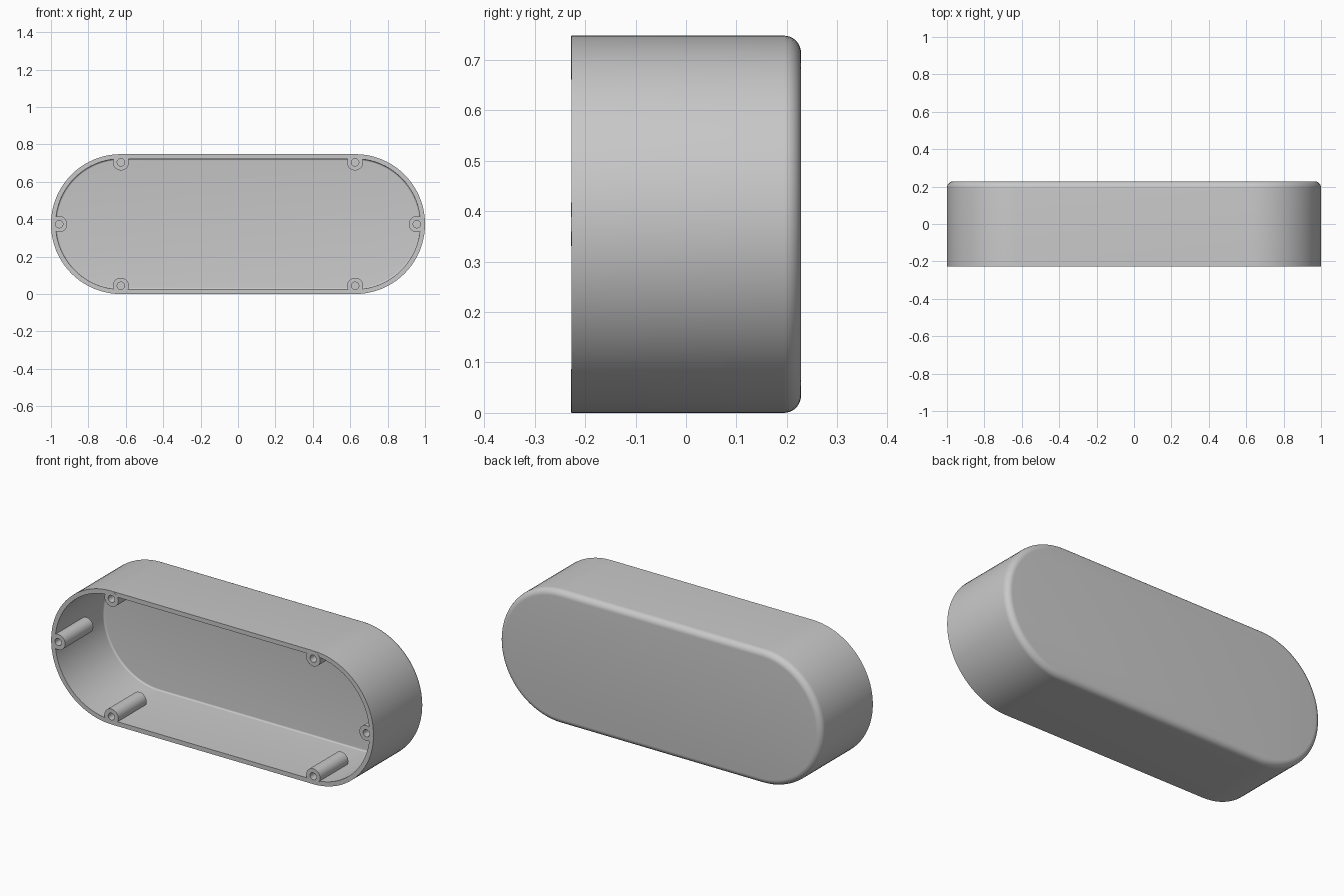
import bpy, bmesh
from math import sin, cos, pi, radians

if "Cube" in bpy.data.objects:
    bpy.data.objects.remove(bpy.data.objects["Cube"])

RADIUS, STRAIGHT, DEPTH = 0.374, 0.626, 0.228
WALL, ROUND = 0.025, 0.034
BOSS_R, HOLE_R, BOSS_LEN, HOLE_LEN = 0.043, 0.02, 0.25, 0.22

grey = bpy.data.materials.new("plain grey")
grey.use_nodes = True
COLOUR = (0.58, 0.58, 0.58, 1)
grey.diffuse_color = COLOUR
grey.node_tree.nodes["Principled BSDF"].inputs["Base Color"].default_value = COLOUR


def outline(radius, straight, steps):
    """Counter-clockwise slot outline; a circle when straight is zero."""
    points = []
    for side in (1, -1):
        for i in range(steps + (1 if straight else 0)):
            a = -pi / 2 + pi * i / steps
            points.append((side * (straight + radius * cos(a)), side * radius * sin(a)))
    return points


def loft(name, x, z, straight, profile, steps):
    """Sweep a (radius, y) profile round the outline and cap both ends."""
    bm = bmesh.new()
    rings = [[bm.verts.new((x + px, y, z + pz)) for px, pz in outline(r, straight, steps)]
             for r, y in profile]
    for a, b in zip(rings, rings[1:]):
        for i in range(len(a)):
            j = (i + 1) % len(a)
            bm.faces.new((a[i], a[j], b[j], b[i]))
    bm.faces.new(rings[0])
    bm.faces.new(rings[-1])
    bmesh.ops.recalc_face_normals(bm, faces=bm.faces)
    mesh = bpy.data.meshes.new(name)
    bm.to_mesh(mesh)
    bm.free()
    mesh.materials.append(grey)
    obj = bpy.data.objects.new(name, mesh)
    bpy.context.collection.objects.link(obj)
    bpy.ops.object.select_all(action="DESELECT")
    obj.select_set(True)
    bpy.context.view_layer.objects.active = obj
    bpy.ops.object.shade_smooth_by_angle(angle=radians(30))
    return obj


def fillet(radius, size, y, steps=6):
    """Profile points turning from the side wall onto the flat end at y."""
    return [(radius - size + size * cos(a), y - size + size * sin(a))
            for a in (pi / 2 * i / steps for i in range(steps + 1))]


# Hollow shell: inner floor, inner wall, rim, outer wall, rounded back
rim_y = -DEPTH + 0.0005
inner = fillet(RADIUS - WALL, ROUND - WALL, DEPTH - WALL)[::-1]
outer = fillet(RADIUS, ROUND, DEPTH, 8)
shell = inner + [(RADIUS - WALL, rim_y), (RADIUS, rim_y)] + outer
loft("case_shell", 0, RADIUS, STRAIGHT, shell, 40)

# Screw bosses with blind holes, tucked against the wall
boss = [(HOLE_R, HOLE_LEN - DEPTH), (HOLE_R, -DEPTH),
        (BOSS_R, -DEPTH), (BOSS_R, BOSS_LEN - DEPTH)]
reach = RADIUS - BOSS_R - 0.001
for side, x in (("left", 1), ("right", -1)):
    for level, dx, dz in (("upper", 0, reach), ("middle", reach, 0), ("lower", 0, -reach)):
        loft(f"{level}_{side}_screw_boss", x * (STRAIGHT + dx), RADIUS + dz, 0, boss, 16)
